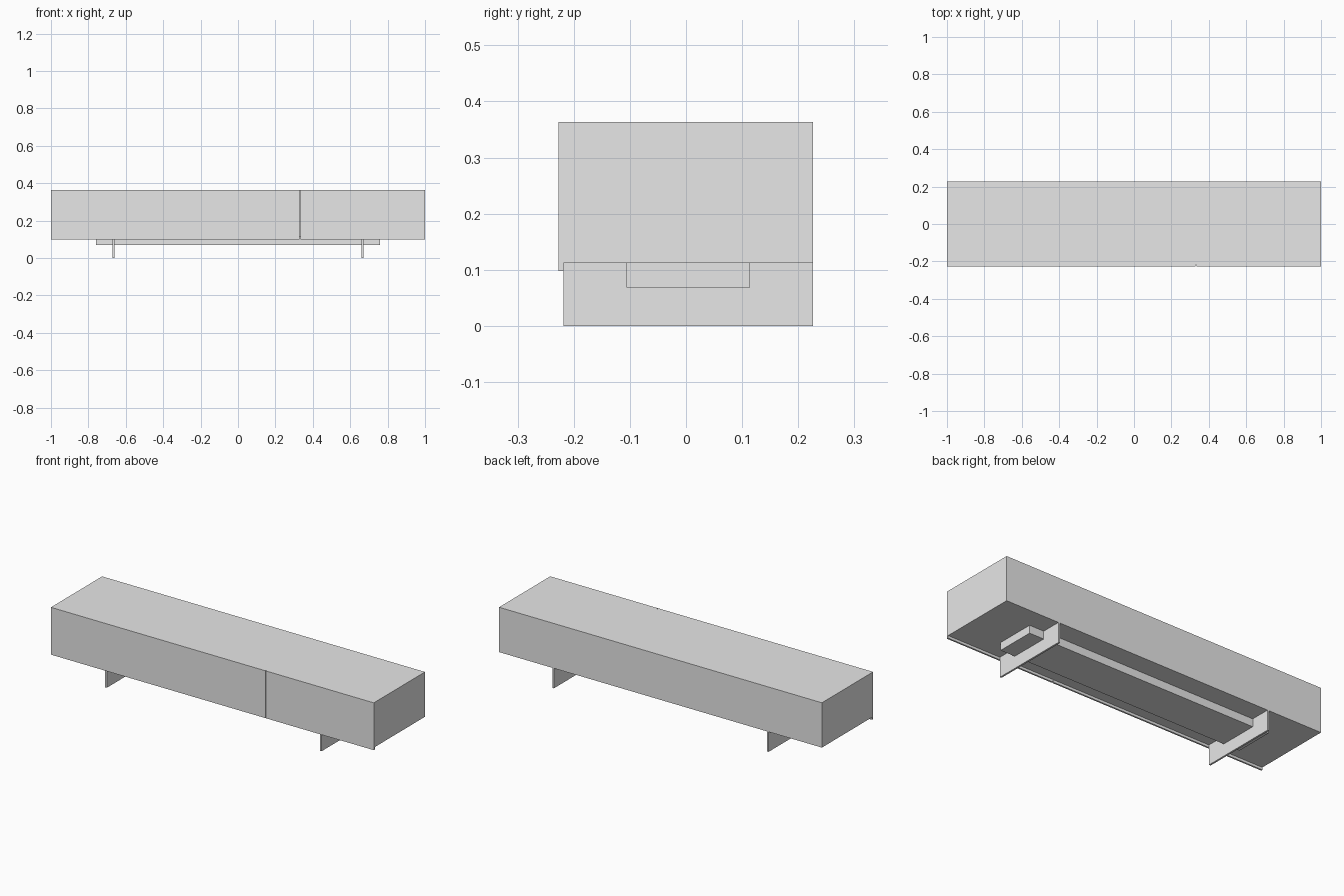
import bpy
import bmesh
from mathutils import Vector

default_cube = bpy.data.objects.get("Cube")
if default_cube:
    bpy.data.objects.remove(default_cube, do_unlink=True)

GREY = (0.8, 0.8, 0.8, 1.0)
mat = bpy.data.materials.new("light grey")
mat.use_nodes = True
mat.diffuse_color = GREY
mat.node_tree.nodes["Principled BSDF"].inputs["Base Color"].default_value = GREY


def box(name, low, high):
    """Axis-aligned box between two opposite corners."""
    low, high = Vector(low), Vector(high)
    size, centre = high - low, (low + high) / 2
    bm = bmesh.new()
    bmesh.ops.create_cube(bm, size=1)
    bmesh.ops.scale(bm, vec=size, verts=bm.verts)
    mesh = bpy.data.meshes.new(name)
    bm.to_mesh(mesh)
    bm.free()
    mesh.materials.append(mat)
    obj = bpy.data.objects.new(name, mesh)
    obj.location = centre
    bpy.context.collection.objects.link(obj)
    return obj


FRONT, BACK = -0.218, 0.226      # cabinet depth
BASE, TOP = 0.112, 0.363         # cabinet height
SEAM, GAP = 0.331, 0.004         # split between the two fronts

# Cabinet body
box("cabinet_body", (-1, FRONT, BASE), (1, BACK, TOP))

# Front panels, hanging slightly below the body
for name, x0, x1 in (("wide_front_panel", -1, SEAM - GAP / 2),
                     ("narrow_front_panel", SEAM + GAP / 2, 1)):
    box(name, (x0, FRONT - 0.009, 0.098), (x1, FRONT, TOP))

# Plinth beam under the body
box("support_beam", (-0.76, -0.106, 0.068), (0.76, 0.114, BASE))

# Plate legs
for name, x in (("left_leg", 0.665), ("right_leg", -0.665)):
    box(name, (x - 0.005, FRONT, 0), (x + 0.005, BACK, BASE))
